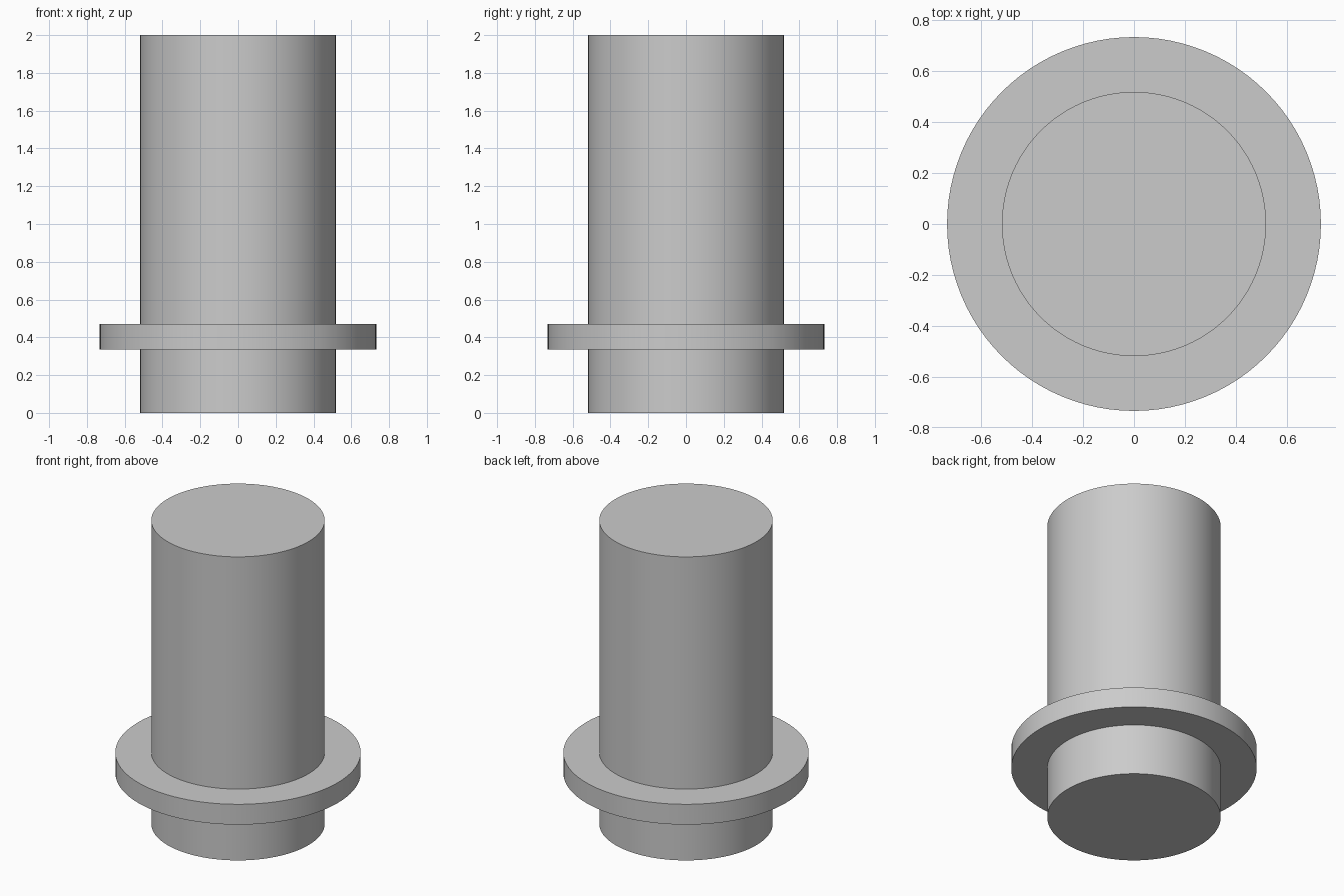
import bpy
import bmesh
import math

cube = bpy.data.objects.get("Cube")
if cube:
    bpy.data.objects.remove(cube, do_unlink=True)

SEGMENTS = 96
SHAFT_R, FLANGE_R = 0.518, 0.733
FLANGE_BOTTOM, FLANGE_TOP, HEIGHT = 0.336, 0.47, 2.0

# Plain grey
grey = bpy.data.materials.new("plain_grey")
grey.use_nodes = True
colour = (0.6, 0.6, 0.6, 1)
grey.diffuse_color = colour
bsdf = next(n for n in grey.node_tree.nodes if n.type == "BSDF_PRINCIPLED")
bsdf.inputs["Base Color"].default_value = colour


def lathe(name, profile, material):
    """Revolve an (r, z) profile around z and cap both ends."""
    bm = bmesh.new()
    rings = []
    for r, z in profile:
        angles = [math.tau * i / SEGMENTS for i in range(SEGMENTS)]
        rings.append([bm.verts.new((r * math.cos(a), r * math.sin(a), z)) for a in angles])
    for low, high in zip(rings, rings[1:]):
        for i in range(SEGMENTS):
            j = (i + 1) % SEGMENTS
            bm.faces.new((low[i], low[j], high[j], high[i]))
    bm.faces.new(rings[0][::-1])
    bm.faces.new(rings[-1])
    bmesh.ops.recalc_face_normals(bm, faces=bm.faces)
    mesh = bpy.data.meshes.new(name)
    bm.to_mesh(mesh)
    bm.free()
    mesh.materials.append(material)
    obj = bpy.data.objects.new(name, mesh)
    bpy.context.collection.objects.link(obj)
    bpy.ops.object.select_all(action="DESELECT")
    obj.select_set(True)
    bpy.context.view_layer.objects.active = obj
    bpy.ops.object.shade_smooth_by_angle(angle=math.radians(30))
    return obj


# Solid shaft with a collar near its foot, turned as one closed body
lathe("flanged_shaft", [
    (SHAFT_R, 0),
    (SHAFT_R, FLANGE_BOTTOM),
    (FLANGE_R, FLANGE_BOTTOM),
    (FLANGE_R, FLANGE_TOP),
    (SHAFT_R, FLANGE_TOP),
    (SHAFT_R, HEIGHT),
], grey)
